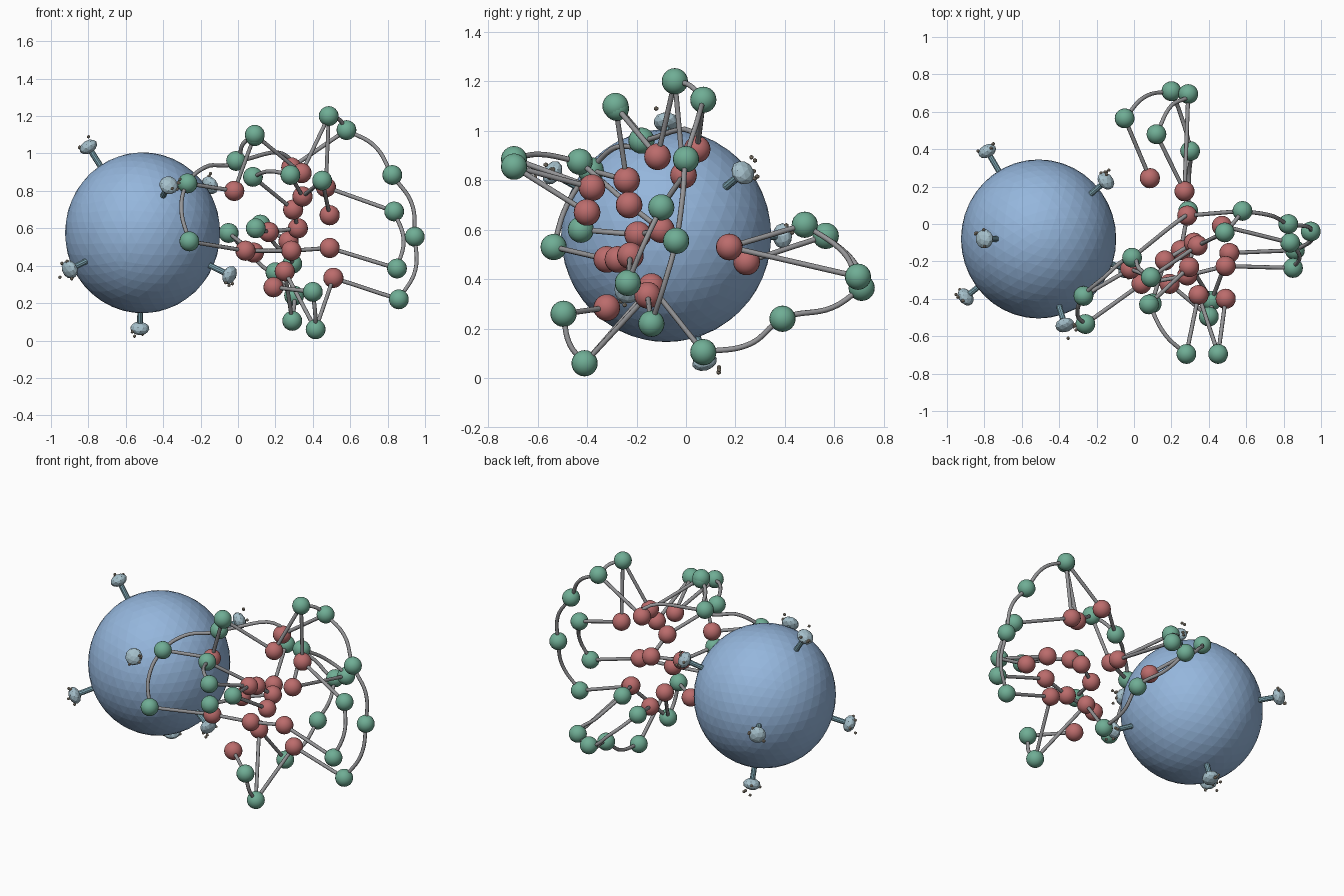
import bpy, random
from mathutils import Vector

if "Cube" in bpy.data.objects:
    bpy.data.objects.remove(bpy.data.objects["Cube"])
random.seed(4)

def mat(name, c):
    m = bpy.data.materials.new(name)
    m.diffuse_color = (*c, 1)
    m.use_nodes = True
    m.node_tree.nodes["Principled BSDF"].inputs["Base Color"].default_value = m.diffuse_color
    return m

BLUE = mat("blue", (0.30, 0.47, 0.72))
GREEN = mat("green", (0.16, 0.42, 0.30))
RED = mat("red", (0.50, 0.15, 0.15))
GREY = mat("grey", (0.30, 0.30, 0.31))
TEAL = mat("teal", (0.22, 0.40, 0.47))
PALE = mat("pale", (0.38, 0.53, 0.60))
TAN = mat("tan", (0.42, 0.36, 0.28))

def finish(name, m, smooth=False):
    o = bpy.context.object
    o.name = name
    o.data.materials.append(m)
    if smooth:
        bpy.ops.object.shade_smooth()
    return o

def ball(name, p, r, m):
    bpy.ops.mesh.primitive_uv_sphere_add(segments=20, ring_count=12, radius=r, location=p)
    return finish(name, m, True)

def tube(name, pts, r=0.011):
    cu = bpy.data.curves.new(name, 'CURVE')
    cu.dimensions = '3D'
    cu.bevel_depth, cu.bevel_resolution, cu.resolution_u = r, 2, 8
    s = cu.splines.new('BEZIER')
    s.bezier_points.add(len(pts) - 1)
    for b, p in zip(s.bezier_points, pts):
        b.co = p
        b.handle_left_type = b.handle_right_type = 'AUTO'
    o = bpy.data.objects.new(name, cu)
    bpy.context.collection.objects.link(o)
    cu.materials.append(GREY)

# large faceted body
C = Vector((-0.51, -0.08, 0.576))
bpy.ops.mesh.primitive_ico_sphere_add(subdivisions=4, radius=1, location=C)
finish("body", BLUE).scale = (0.415, 0.425, 0.43)

# stalks with flattened heads and small specks
for p in [(-.80, -.08, 1.035), (-.15, .23, .83), (-.37, -.54, .83), (-.785, .39, .575),
          (-.90, -.39, .38), (-.525, .075, .065), (-.045, -.24, .35)]:
    p = Vector(p)
    d = (p - C).normalized()
    q = d.to_track_quat('Z', 'Y')
    a = C + d * 0.40
    bpy.ops.mesh.primitive_cylinder_add(vertices=10, radius=0.016, depth=(p - a).length,
                                        location=(a + p) / 2, rotation=q.to_euler())
    finish("stalk", TEAL)
    bpy.ops.mesh.primitive_ico_sphere_add(subdivisions=2, radius=1, location=p, rotation=q.to_euler())
    finish("stalk_head", PALE).scale = (0.052, 0.052, 0.035)
    for k in range(5):
        v = Vector((random.uniform(-1, 1), random.uniform(-1, 1), 0)).normalized() * 0.05
        v.z = random.uniform(0.0, 0.06)
        bpy.ops.mesh.primitive_ico_sphere_add(subdivisions=1, radius=0.01, location=p + q @ v)
        finish("speck", TAN)

# outer green balls of the chain
G = {1: (-.01, -.18, .96), 2: (.09, -.285, 1.10), 3: (.08, -.43, .875), 4: (-.27, -.385, .84),
     5: (-.26, -.535, .53), 6: (-.05, .565, .575), 7: (.095, -.425, .60), 8: (.28, -.695, .885),
     9: (.485, -.045, 1.20), 10: (.58, .07, 1.125), 11: (.45, -.695, .855), 12: (.825, 0, .885),
     13: (.835, -.1, .69), 14: (.945, -.04, .555), 15: (.85, -.235, .385), 16: (.86, -.14, .22),
     17: (.415, -.41, .06), 18: (.40, -.495, .26), 19: (.29, .07, .105), 20: (.30, .39, .24),
     21: (.29, .695, .41), 22: (.20, .71, .365), 23: (.12, .48, .62)}
# inner red balls
R = {'a': (-.02, -.24, .80), 'b': (.285, .045, .925), 'p': (.34, -.115, .895),
     'c': (.295, -.23, .70), 'd': (.345, -.38, .77), 'e': (.47, -.01, .82), 'f': (.49, -.40, .67),
     'g': (.32, -.10, .60), 'h': (.165, -.195, .58), 'i': (.04, -.32, .48), 'j': (.27, .175, .53),
     'k': (.285, -.275, .48), 'l': (.49, -.225, .495), 'm': (.51, -.155, .335),
     'n': (.25, -.14, .37), 'o': (.19, -.32, .285), 'q': (.085, .245, .47)}
for p in G.values():
    ball("outer_ball", p, 0.053, GREEN)
for p in R.values():
    ball("inner_ball", p, 0.054, RED)
# one more outer ball beside the body
ball("outer_ball", (.09, -.28, 1.09), 0.05, GREEN)

# bowed links between outer balls
for path in [(5, 4, 1, 2), (10, 12, 14, 16), (13, 15), (9, 10), (3, 8),
             (6, 22, 21, 23), (19, 20, 22), (17, 18)]:
    pts = [Vector(G[i]) for i in path]
    out = [pts[0]]
    for s, t in zip(pts, pts[1:]):
        mid = (s + t) / 2
        away = (mid - Vector((.3, -.1, .55))).normalized()
        out += [mid + away * (t - s).length * 0.13, t]
    tube("outer_link", out)
tube("outer_link", [G[1], (.27, .04, .98), R['b']])

# straight links from outer to inner balls
for g, r in [(2, 'a'), (2, 'p'), (9, 'p'), (9, 'e'), (10, 'b'), (13, 'e'), (15, 'l'), (16, 'm'),
             (17, 'n'), (17, 'm'), (18, 'o'), (19, 'n'), (21, 'j'), (23, 'j'), (6, 'q'),
             (5, 'i'), (7, 'h'), (8, 'd'), (11, 'd'), (11, 'f'), (3, 'c'), (4, 'a')]:
    tube("inner_link", [G[g], R[r]])
for s, t in ['hg', 'kl', 'ik', 'cg']:
    tube("core_link", [R[s], R[t]])
